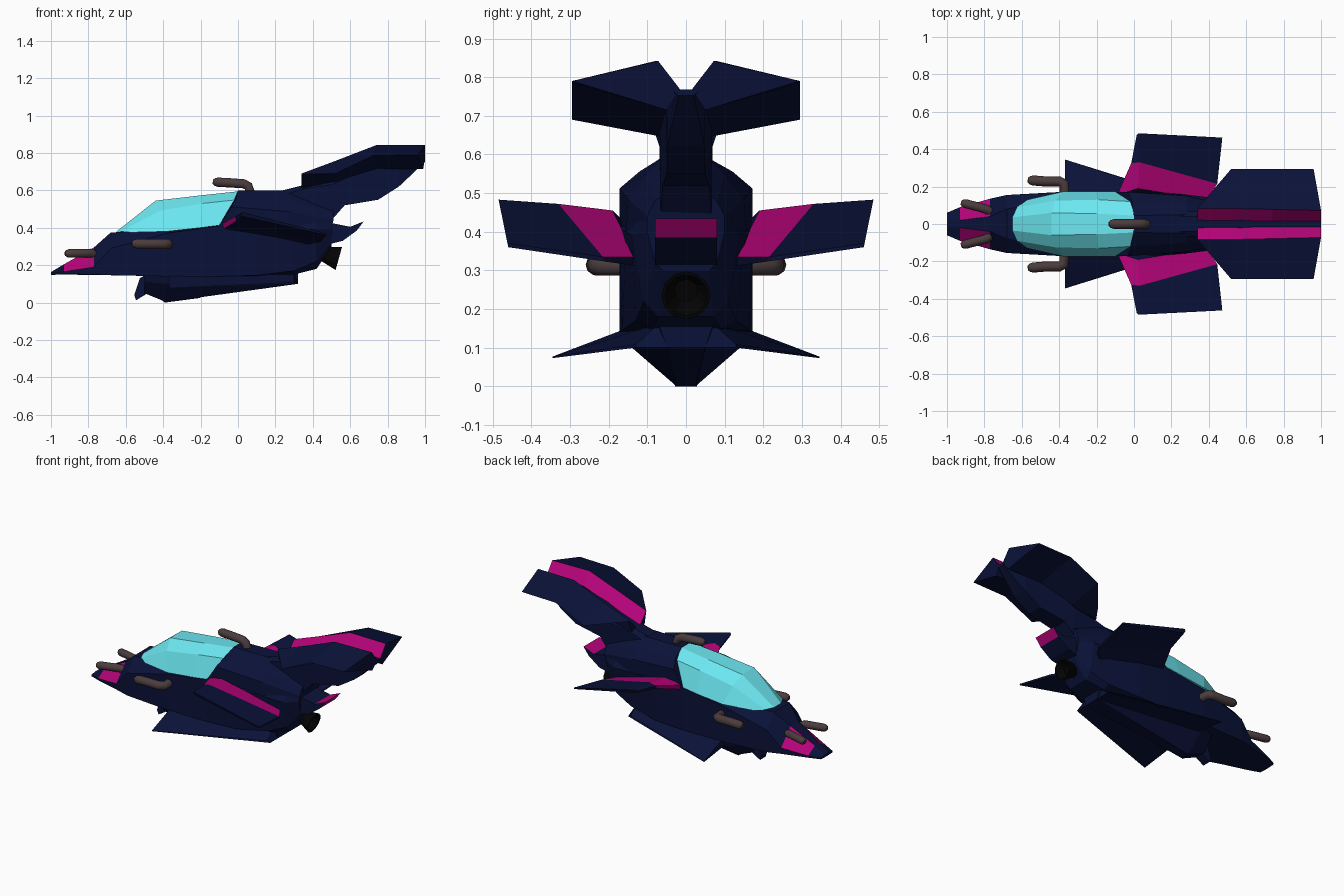
import bpy, bmesh, math
from mathutils import Vector


def paint(name, r, g, b):
    m = bpy.data.materials.new(name)
    m.diffuse_color = (r, g, b, 1)
    return m


NAVY = paint("navy", .003, .006, .04)
PINK = paint("magenta", .46, .001, .19)
CYAN = paint("cyan_glass", .15, .8, .88)
BROWN = paint("brown_metal", .07, .045, .047)
BLACK = paint("black", .001, .001, .001)


def loft(name, rings, mat=NAVY, accent=()):
    """Skin closed rings of points; accent holds (ring, side) faces painted magenta."""
    bm = bmesh.new()
    vs = [[bm.verts.new(p) for p in r] for r in rings]
    n = len(rings[0])
    for i in range(len(rings) - 1):
        for j in range(n):
            k = (j + 1) % n
            f = bm.faces.new((vs[i][j], vs[i][k], vs[i + 1][k], vs[i + 1][j]))
            f.material_index = int((i, j) in accent)
    bm.faces.new(vs[0])
    bm.faces.new(vs[-1])
    bmesh.ops.recalc_face_normals(bm, faces=bm.faces)
    me = bpy.data.meshes.new(name)
    bm.to_mesh(me)
    bm.free()
    me.materials.append(mat)
    me.materials.append(PINK)
    ob = bpy.data.objects.new(name, me)
    bpy.context.collection.objects.link(ob)
    return ob


def both(half):
    """Full ring from a half ring of (x, y, z)."""
    return half + [(x, -y, z) for x, y, z in reversed(half)]


def body(name, stations, mat=NAVY, accent=()):
    """Symmetric loft from stations (x, [(y, z), ...])."""
    return loft(name, [both([(x, y, z) for y, z in h]) for x, h in stations], mat, accent)


def pair(name, rings, accent=()):
    for s, side in ((1, "left"), (-1, "right")):
        loft(f"{name}_{side}", [[(x, s * y, z) for x, y, z in r] for r in rings], NAVY, accent)


def gun(name, pts, r):
    cu = bpy.data.curves.new(name, 'CURVE')
    cu.dimensions = '3D'
    cu.bevel_depth, cu.bevel_resolution, cu.use_fill_caps = r, 3, True
    a, b = Vector(pts[0]), Vector(pts[1])
    d = (b - a).normalized()
    path = [(a, .45), (a + d * r * .4, .8), (a + d * r, 1)] + [(Vector(p), 1) for p in pts[1:]]
    sp = cu.splines.new('POLY')
    sp.points.add(len(path) - 1)
    for q, (p, rad) in zip(sp.points, path):
        q.co, q.radius = (*p, 1), rad
    sp.use_smooth = True
    cu.materials.append(BROWN)
    bpy.context.collection.objects.link(bpy.data.objects.new(name, cu))


# Main hull with magenta nose flashes
body("hull", [
    (-1, [(.02, .163), (.06, .157), (.06, .15), (.02, .148)]),
    (-.93, [(.02, .205), (.09, .165), (.09, .153), (.03, .15)]),
    (-.77, [(.04, .295), (.135, .19), (.13, .15), (.06, .147)]),
    (-.68, [(.08, .375), (.155, .29), (.155, .147), (.08, .146)]),
    (-.38, [(.13, .385), (.172, .37), (.172, .14), (.1, .14)]),
    (-.1, [(.13, .42), (.172, .41), (.172, .14), (.1, .14)]),
    (.1, [(.13, .43), (.172, .41), (.165, .145), (.1, .14)]),
    (.3, [(.13, .43), (.155, .4), (.13, .17), (.09, .15)]),
    (.42, [(.12, .43), (.14, .39), (.11, .22), (.07, .18)]),
    (.5, [(.1, .43), (.1, .4), (.08, .32), (.06, .3)]),
], accent=((1, 0), (1, 6)))

# Faceted glass canopy
loft("canopy", [both(r) for r in (
    [(-.65, .035, .38), (-.625, .09, .38), (-.57, .13, .375)],
    [(-.44, .06, .545), (-.42, .125, .49), (-.38, .173, .38)],
    [(-.2, .055, .573), (-.19, .13, .53), (-.2, .175, .40)],
    [(.005, .045, .595), (-.02, .12, .548), (-.1, .173, .413)])], CYAN)

# Raised spine behind the canopy
loft("spine", [both(r) for r in (
    [(0, .045, .598), (-.01, .12, .556), (-.035, .172, .512), (-.1, .172, .41)],
    [(.28, .05, .6), (.28, .1, .55), (.28, .15, .485), (.28, .155, .40)],
    [(.51, .05, .5), (.51, .08, .48), (.51, .1, .44), (.5, .1, .40)])])

# Tail boom
body("tail_boom", [
    (.24, [(.04, .6), (.068, .575), (.068, .45)]),
    (.36, [(.04, .63), (.068, .61), (.066, .45)]),
    (.5, [(.04, .68), (.068, .63), (.066, .44)]),
    (.57, [(.03, .71), (.068, .66), (.06, .52)]),
    (.75, [(.03, .765), (.052, .715), (.05, .55)]),
    (.86, [(.03, .765), (.05, .72), (.048, .62)]),
    (1, [(.018, .768), (.03, .762), (.02, .752)])])

# V-shaped tail fins, magenta on the inner walls
pair("tail_fin", [
    [(.34, .018, .62), (.34, .083, .69), (.345, .09, .685), (.34, .066, .612)],
    [(.52, .018, .688), (.52, .083, .757), (.52, .295, .69), (.52, .058, .645)],
    [(.74, .016, .768), (.74, .078, .842), (.72, .295, .785), (.74, .05, .715)],
    [(1, .015, .768), (1, .072, .842), (.96, .295, .79), (.99, .05, .715)]],
    accent=((0, 0), (1, 0), (2, 0)))

# Main wings, root panel magenta
pair("wing", [
    [(-.09, .155, .42), (.02, .19, .455), (.39, .13, .335), (.36, .12, .31), (-.09, .14, .385)],
    [(-.015, .325, .46), (.03, .33, .472), (.445, .215, .335), (.44, .21, .323), (-.01, .31, .435)],
    [(.015, .478, .475), (.025, .485, .483), (.472, .462, .37), (.472, .46, .36), (.02, .475, .462)]],
    accent=((0, 0), (0, 1), (0, 4)))

# Lower fins sloping out from the belly
pair("lower_fin", [
    [(-.37, .14, .155), (-.37, .14, .1), (-.37, .345, .073), (-.37, .345, .077)],
    [(.3, .07, .162), (.32, .05, .1), (.32, .13, .1), (.3, .13, .108)]])

# Belly keel and its hooked front
body("belly", [
    (-.5, [(.1, .145), (.08, .11), (.03, .05)]),
    (-.385, [(.15, .145), (.14, .1), (.028, .003)]),
    (.32, [(.07, .16), (.06, .13), (.05, .1)])])
hook = [(-.5, .145), (-.525, .13), (-.555, .04), (-.545, .012), (-.475, .055),
        (-.39, 0), (-.2, .025), (-.2, .145)]
loft("belly_hook", [[(x, y, z) for x, z in hook] for y in (-.028, .028)])

# Rear deck with magenta lip
deck = [(.44, .44), (.5, .425), (.6, .405), (.672, .434), (.635, .385), (.56, .33), (.44, .3)]
loft("rear_deck", [[(x, y, z) for x, z in deck] for y in (-.08, .08)],
     accent=((0, 2), (0, 3)))

# Engine nozzle, tilted down, with a shallow mouth
axis = Vector((.97, 0, -.27)).normalized()
up = Vector((-axis.z, 0, axis.x))
start = Vector((.38, 0, .28))
loft("engine_nozzle", [
    [start + axis * d + up * (r * math.sin(a)) + Vector((0, r * math.cos(a), 0))
     for a in (i * math.tau / 12 for i in range(12))]
    for d, r in ((0, .035), (.07, .036), (.165, .064), (.165, .055), (.12, .03))], BLACK)

# Guns: nose pair, side pair and one on top
for s, side in ((1, "left"), (-1, "right")):
    gun(f"nose_gun_{side}", [(-.925, s * .115, .262), (-.79, s * .08, .265),
                             (-.765, s * .06, .255), (-.75, s * .04, .23)], .024)
    gun(f"side_gun_{side}", [(-.568, s * .235, .315), (-.48, s * .228, .313), (-.4, s * .228, .313),
                             (-.375, s * .215, .313), (-.37, s * .14, .313)], .027)
gun("top_gun", [(-.135, 0, .645), (-.04, 0, .64), (.03, 0, .635),
                (.055, 0, .622), (.068, 0, .58)], .026)
